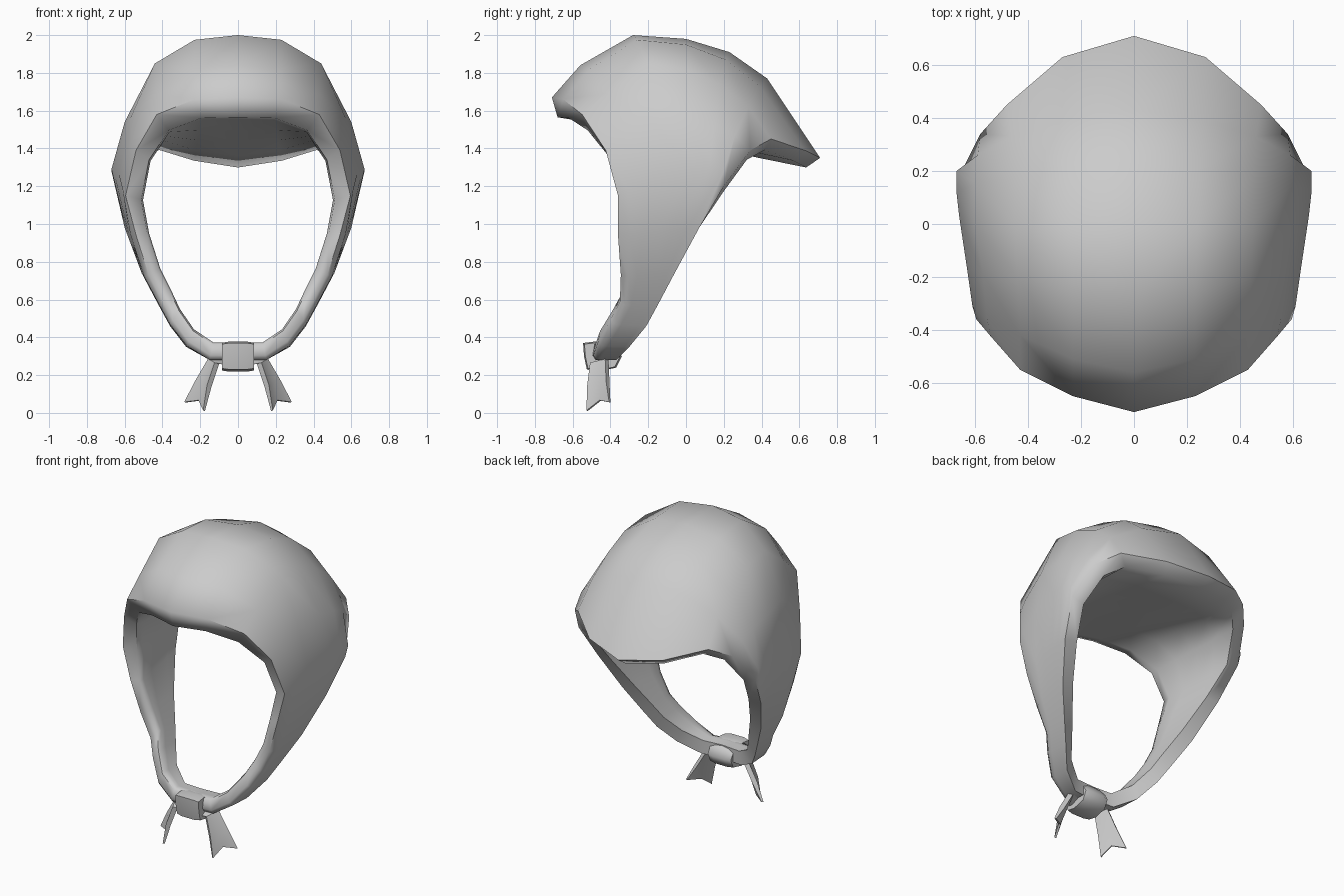
import bpy
from mathutils import Vector

if "Cube" in bpy.data.objects:
    bpy.data.objects.remove(bpy.data.objects["Cube"])

cloth = bpy.data.materials.new("grey cloth")
cloth.diffuse_color = (0.6, 0.6, 0.6, 1)
cloth.use_nodes = True
cloth.node_tree.nodes["Principled BSDF"].inputs["Base Color"].default_value = cloth.diffuse_color


def finish(name, verts, faces, mirror=False, angle=0.7):
    me = bpy.data.meshes.new(name)
    me.from_pydata(verts, [], faces)
    me.materials.append(cloth)
    ob = bpy.data.objects.new(name, me)
    bpy.context.collection.objects.link(ob)
    bpy.ops.object.select_all(action='DESELECT')
    ob.select_set(True)
    bpy.context.view_layer.objects.active = ob
    bpy.ops.object.mode_set(mode='EDIT')
    bpy.ops.mesh.select_all(action='SELECT')
    bpy.ops.mesh.normals_make_consistent(inside=False)
    bpy.ops.object.mode_set(mode='OBJECT')
    if mirror:
        m = ob.modifiers.new("mirror", 'MIRROR')
        m.merge_threshold = 0.002
        bpy.ops.object.modifier_apply(modifier="mirror")
    bpy.ops.object.shade_smooth_by_angle(angle=angle)
    return ob


# Crown ribs from the middle to the side, each running from face edge to nape
crown = [
    [(0, -.71, 1.67), (0, -.56, 1.84), (0, -.28, 2.0), (0, 0, 1.98),
     (0, .23, 1.91), (0, .43, 1.77), (0, .71, 1.35)],
    [(.23, -.65, 1.66), (.23, -.51, 1.82), (.23, -.26, 1.975), (.24, 0, 1.95),
     (.25, .21, 1.87), (.26, .39, 1.73), (.27, .63, 1.39)],
    [(.43, -.55, 1.58), (.43, -.42, 1.69), (.44, -.2, 1.85), (.45, 0, 1.82),
     (.45, .18, 1.74), (.46, .33, 1.62), (.48, .45, 1.45)],
    [(.54, -.425, 1.39), (.555, -.36, 1.45), (.57, -.19, 1.56), (.60, 0, 1.54),
     (.60, .15, 1.51), (.59, .26, 1.47), (.58, .34, 1.39)],
    [(.595, -.36, 1.15), (.61, -.31, 1.18), (.63, -.17, 1.26), (.66, .03, 1.29),
     (.67, .12, 1.29), (.67, .2, 1.28), (.65, .2, 1.2)],
]
# Straps: front and back edge down to the chin
straps = [
    ((.565, -.36, .94), (.60, .07, .98)), ((.495, -.345, .72), (.51, -.06, .74)),
    ((.415, -.35, .57), (.42, -.15, .57)), ((.36, -.40, .47), (.36, -.21, .46)),
    ((.27, -.465, .355), (.275, -.30, .35)),
    ((.15, -.49, .28), (.15, -.37, .28)), ((0, -.5, .28), (0, -.38, .28)),
]


def inward(p):
    """Direction towards the middle of the face opening, in the front plane."""
    return Vector((-p.x, 0, 1.0 - p.z)).normalized()


ribs = [[Vector(p) for p in rib] for rib in crown]
for a, b in straps:
    a, b = Vector(a), Vector(b)
    rib = [a.lerp(b, t) for t in (0, .14, .3, .5, .7, .85, 1)]
    rib[0] += inward(a) * .025  # rounded front rim
    ribs.append(rib)


def back_lining(p):
    d = Vector((0, .2, 1.0)) - p
    d.y *= min(1, max(0, (p.z - .95) / .4))
    return p + d.normalized() * 0.09


# Each rib becomes a closed loop: outside, then straight back along the lining
loops = []
for j, rib in enumerate(ribs):
    high = j < 5
    depth = .105 if j < 3 else .085 if high else .06
    lip = rib[0] + inward(rib[0]) * depth + Vector((0, .03 if high else .01, 0))
    front = lip + Vector((0, .06 if high else .03, 0)) + inward(rib[0]) * .01
    back = back_lining(rib[-1])
    loops.append(rib + [back.lerp(front, t / 4) for t in range(5)] + [lip])
n = len(loops[0])
verts = [p for loop in loops for p in loop]
faces = [(j * n + i, (j + 1) * n + i, (j + 1) * n + (i + 1) % n, j * n + (i + 1) % n)
         for j in range(len(loops) - 1) for i in range(n)]
finish("headscarf", verts, faces, mirror=True, angle=1.12)

# Knot wrapped round the chin strap
profile = [(-.545, .37), (-.48, .378), (-.38, .365), (-.34, .30),
           (-.37, .24), (-.46, .218), (-.525, .23), (-.54, .30)]
verts, faces, k = [], [], len(profile)
for x, s in ((-.085, .92), (-.045, 1), (.045, 1), (.085, .92)):
    verts += [(x, -.45 + (y + .45) * s, .295 + (z - .295) * s) for y, z in profile]
for r in range(3):
    faces += [(r * k + i, r * k + (i + 1) % k, (r + 1) * k + (i + 1) % k, (r + 1) * k + i)
              for i in range(k)]
faces += [tuple(range(k)), tuple(range(3 * k, 4 * k))]
finish("knot", verts, faces, angle=1.0)

# Ribbon tails with notched ends: front, middle and back of each row
rows = [
    ((.05, -.48, .25), (.06, -.45, .27), (.07, -.42, .285)),
    ((.10, -.49, .26), (.115, -.45, .27), (.135, -.41, .28)),
    ((.14, -.505, .14), (.165, -.45, .15), (.205, -.405, .16)),
    ((.175, -.52, .01), (.20, -.45, .065), (.275, -.40, .055)),
]
thick = Vector((-.024, .018, -.006))
for side, name in ((1, "right_tail"), (-1, "left_tail")):
    flat = [Vector(p) for row in rows for p in row]
    both = flat + [p - thick * (0.4 if i >= 9 else 1) for i, p in enumerate(flat)]
    quads = [(r * 3 + c, r * 3 + c + 1, r * 3 + c + 4, r * 3 + c + 3)
             for r in range(3) for c in range(2)]
    edge = [0, 1, 2, 5, 8, 11, 10, 9, 6, 3]
    faces = quads + [tuple(i + 12 for i in reversed(q)) for q in quads]
    faces += [(a, b, b + 12, a + 12) for a, b in zip(edge, edge[1:] + edge[:1])]
    finish(name, [(side * p.x, p.y, p.z) for p in both], faces, angle=0.5)
